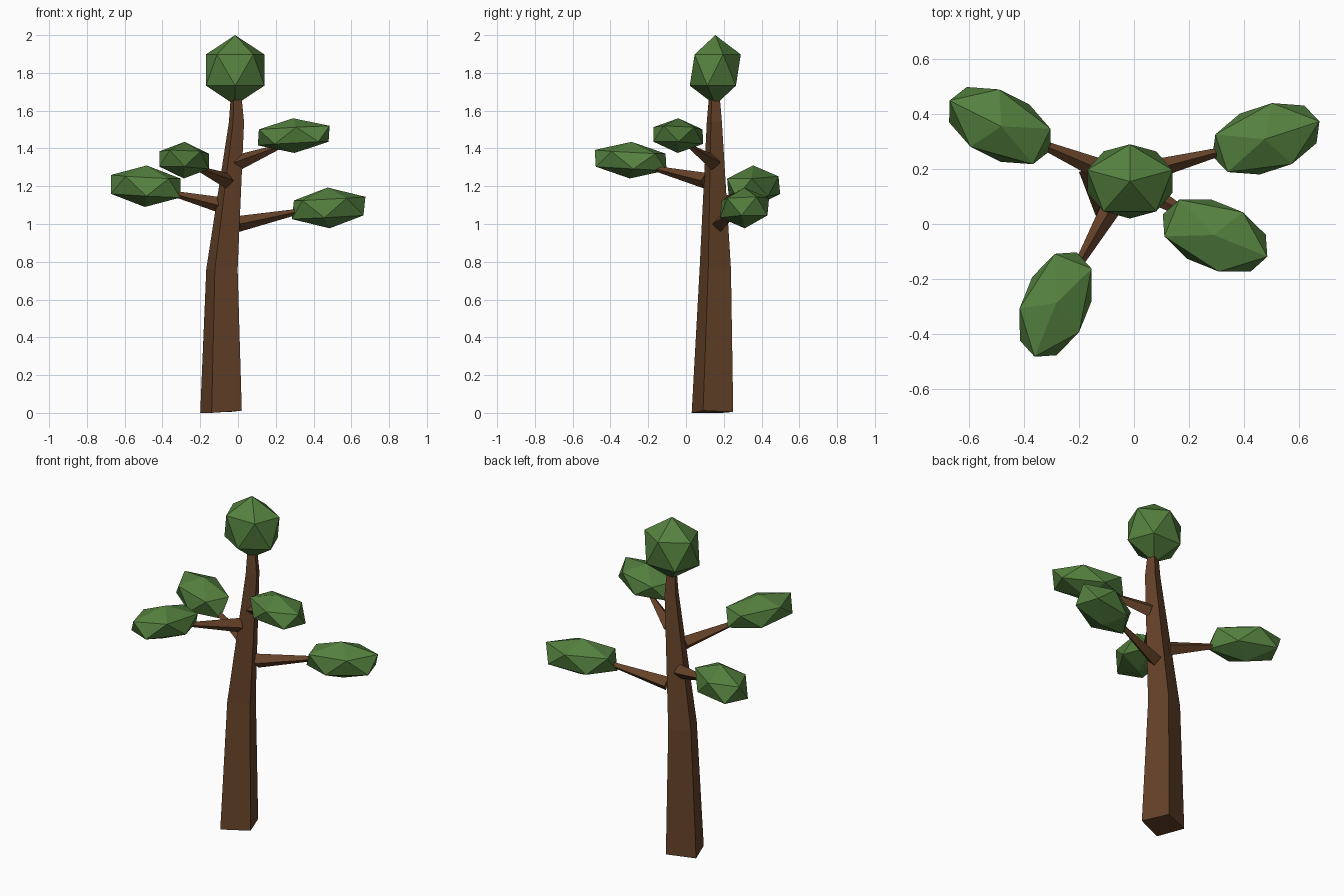
import bpy, bmesh, math
from mathutils import Vector, Matrix

if "Cube" in bpy.data.objects:
    bpy.data.objects.remove(bpy.data.objects["Cube"])


def material(name, color):
    m = bpy.data.materials.new(name)
    m.diffuse_color = (*color, 1)
    m.use_nodes = True
    m.node_tree.nodes["Principled BSDF"].inputs["Base Color"].default_value = m.diffuse_color
    return m


BARK = material("bark", (0.13, 0.055, 0.022))
LEAF = material("leaf", (0.09, 0.22, 0.05))


def finish(name, bm, mat):
    bmesh.ops.recalc_face_normals(bm, faces=bm.faces[:])
    me = bpy.data.meshes.new(name)
    bm.to_mesh(me)
    bm.free()
    me.materials.append(mat)
    ob = bpy.data.objects.new(name, me)
    bpy.context.collection.objects.link(ob)


def foliage(name, center, radii, yaw, pitch=0):
    """Stretched 20-sided ball; local x points away from the trunk."""
    bm = bmesh.new()
    mat = (Matrix.Translation(center) @ Matrix.Rotation(math.radians(yaw), 4, 'Z')
           @ Matrix.Rotation(math.radians(-pitch), 4, 'Y') @ Matrix.Diagonal((*radii, 1)))
    bmesh.ops.create_icosphere(bm, subdivisions=1, radius=1, matrix=mat)
    finish(name, bm, LEAF)


def branch(name, start, end, r1=0.042, r2=0.013):
    """Tapered four-sided stick between two points."""
    a, b = Vector(start), Vector(end)
    d = b - a
    bm = bmesh.new()
    mat = Matrix.Translation((a + b) / 2) @ d.to_track_quat('Z', 'Y').to_matrix().to_4x4()
    bmesh.ops.create_cone(bm, cap_ends=True, segments=4, radius1=r1, radius2=r2,
                          depth=d.length, matrix=mat)
    finish(name, bm, BARK)


# Trunk: twisted-square rings (centre x, y, z, half extent)
bm = bmesh.new()
rings = []
for cx, cy, z, h in [(-0.09, 0.14, 0.005, 0.11), (-0.085, 0.155, 0.76, 0.083),
                     (-0.008, 0.15, 1.54, 0.040), (-0.01, 0.15, 1.68, 0.028)]:
    k = -0.45 * h
    rings.append([bm.verts.new((cx + x, cy + y, z))
                  for x, y in [(h, k), (-k, h), (-h, -k), (k, -h)]])
for lo, hi in zip(rings, rings[1:]):
    for i in range(4):
        j = (i + 1) % 4
        bm.faces.new((lo[i], lo[j], hi[j], hi[i]))
bm.faces.new(rings[0])
bm.faces.new(rings[-1])
bm.verts.ensure_lookup_table()
rings[0][3].co.z = 0.0
rings[0][2].co.z = 0.0
rings[0][0].co.z = 0.012
finish("trunk", bm, BARK)

# Crown
foliage("crown", (-0.015, 0.155, 1.815), (0.182, 0.151, 0.185), 0)
crown = bpy.data.objects["crown"]
crown.data.transform(Matrix.Translation((-0.015, 0.155, 1.815))
                     @ Matrix.Diagonal((0.182 / 0.151, 0.151 / 0.182, 1, 1))
                     @ Matrix.Rotation(math.pi / 2, 4, 'Z')
                     @ Matrix.Diagonal((0.151 / 0.182, 0.182 / 0.151, 1, 1))
                     @ Matrix.Diagonal((0.182 / 0.151, 0.151 / 0.182, 1, 1))
                     @ Matrix.Translation((0.015, -0.155, -1.815)))

# Side branches with leaf clumps: start, end, clump centre, clump half height, yaw
for name, start, end, c, h, yaw in [
    ("left", (-0.09, 0.185, 1.10), (-0.36, 0.30, 1.165), (-0.488, 0.358, 1.20), 0.110, 153.5),
    ("right", (0.0, 0.18, 1.00), (0.34, 0.27, 1.07), (0.48, 0.31, 1.085), 0.108, 18),
    ("upper_right", (0.0, 0.145, 1.325), (0.22, 0.02, 1.41), (0.295, -0.042, 1.468), 0.092, -22),
    ("front", (-0.06, 0.10, 1.23), (-0.215, -0.17, 1.295), (-0.285, -0.293, 1.338), 0.097, 248),
]:
    branch(name + "_branch", start, end)
    foliage(name + "_foliage", c, (0.232, 0.137, h), yaw, 3)
